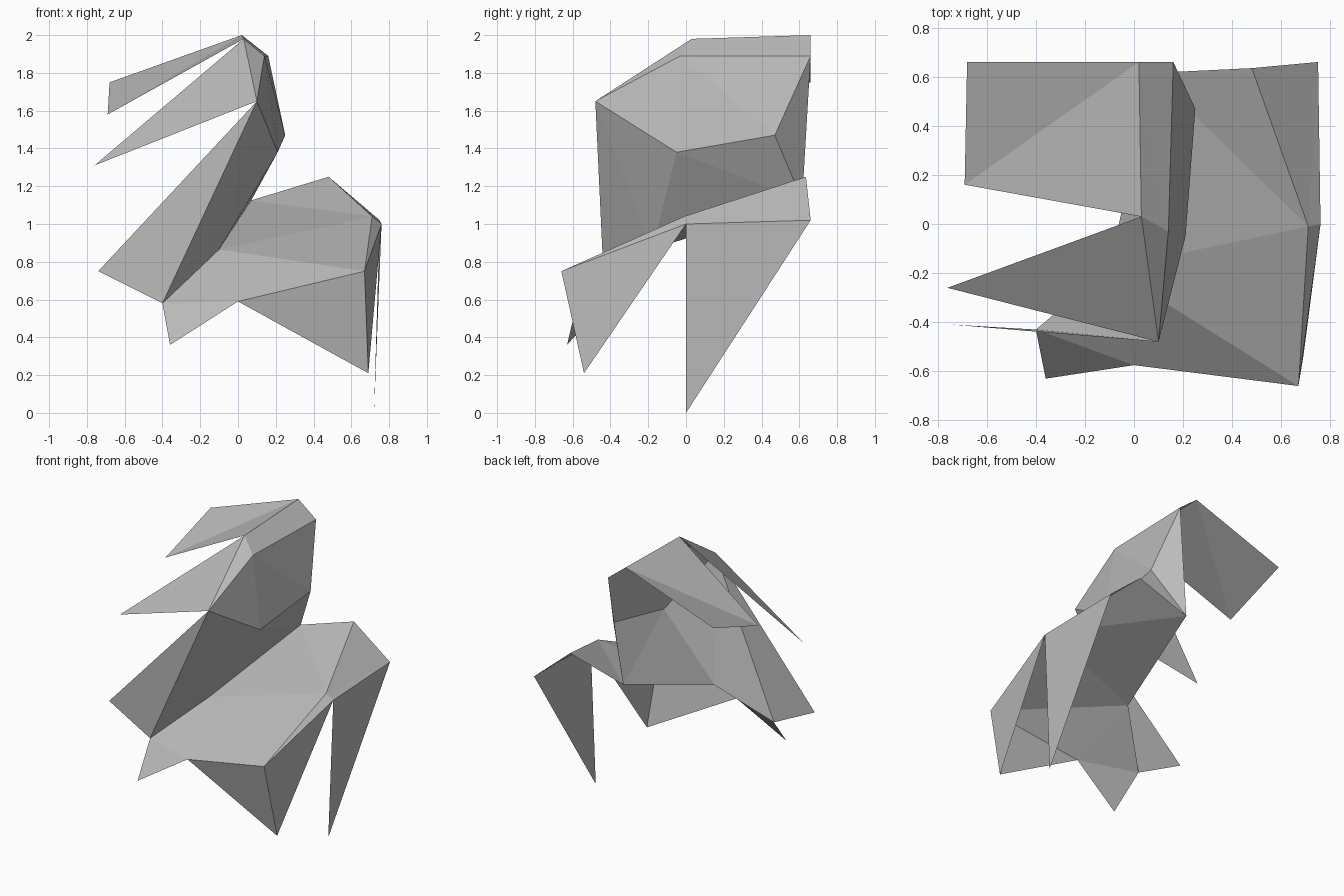
import bpy
import bmesh
from mathutils import Vector

cube = bpy.data.objects.get("Cube")
if cube:
    bpy.data.objects.remove(cube, do_unlink=True)

grey = bpy.data.materials.new("paper_grey")
grey.use_nodes = True
colour = (0.5, 0.5, 0.5, 1)
grey.diffuse_color = colour
grey.node_tree.nodes["Principled BSDF"].inputs["Base Color"].default_value = colour

# Corners shared between the folded panels
corner = dict(
    # upper hood
    ridge_back=(0.02, 0.66, 2.0),
    ridge_front=(0.03, 0.03, 1.98),
    brow_back=(0.16, 0.66, 1.89),
    brow_front=(0.14, -0.03, 1.89),
    nose=(0.10, -0.48, 1.65),
    cheek_back=(0.25, 0.47, 1.47),
    cheek_front=(0.21, -0.05, 1.38),
    # free tips on the right
    flap_back=(-0.68, 0.66, 1.75),
    flap_front=(-0.69, 0.16, 1.58),
    upper_tip=(-0.76, -0.26, 1.31),
    side_tip=(-0.74, -0.41, 0.75),
    # waist crease
    waist_back=(0.07, 0.615, 1.125),
    waist_mid=(-0.10, -0.18, 0.865),
    waist_front=(-0.40, -0.43, 0.58),
    # lower sheet
    low_tip=(-0.36, -0.63, 0.36),
    hem=(0.0, -0.575, 0.59),
    hip_front=(0.67, -0.66, 0.75),
    hip_mid=(0.71, -0.01, 1.04),
    hip_back=(0.48, 0.635, 1.25),
    knee=(0.76, 0.0, 1.0),
    heel=(0.75, 0.66, 1.02),
    front_foot=(0.69, -0.54, 0.21),
    back_foot=(0.72, 0.0, 0.0),
)


def panel(name, *faces):
    """Make one folded panel from faces given as corner names."""
    bm = bmesh.new()
    made = {}
    for face in faces:
        names = face.split()
        for key in names:
            if key not in made:
                made[key] = bm.verts.new(Vector(corner[key]))
        bm.faces.new([made[key] for key in names])
    bmesh.ops.recalc_face_normals(bm, faces=bm.faces[:])
    mesh = bpy.data.meshes.new(name)
    bm.to_mesh(mesh)
    bm.free()
    mesh.materials.append(grey)
    obj = bpy.data.objects.new(name, mesh)
    bpy.context.collection.objects.link(obj)
    return obj


# Hood and its free flaps
panel("top_flap",
      "ridge_back flap_back flap_front",
      "ridge_back flap_front ridge_front")
panel("hood_top",
      "ridge_back ridge_front brow_front",
      "ridge_back brow_front brow_back",
      "ridge_front nose brow_front")
panel("hood_side",
      "nose cheek_front brow_front",
      "brow_front cheek_front cheek_back",
      "brow_front cheek_back brow_back")
panel("upper_spike", "ridge_front upper_tip nose")

# Standing wall between hood and lower sheet
panel("wall",
      "nose waist_front waist_mid",
      "nose waist_mid cheek_front",
      "cheek_front waist_mid waist_back",
      "cheek_front waist_back cheek_back",
      "cheek_back waist_back brow_back")
panel("side_spike", "nose side_tip waist_front")

# Lower sheet with its tips
panel("lower_sheet",
      "waist_back waist_mid hip_mid",
      "waist_back hip_mid hip_back",
      "waist_mid hip_front hip_mid",
      "waist_mid hem hip_front",
      "waist_mid waist_front hem")
panel("low_spike", "waist_front low_tip hem")
panel("hip_fold",
      "hip_back hip_mid heel",
      "hip_mid knee heel",
      "hip_mid hip_front knee")

# Legs
panel("front_leg",
      "hem front_foot hip_front",
      "hip_front front_foot knee")
panel("back_leg", "knee back_foot heel")
